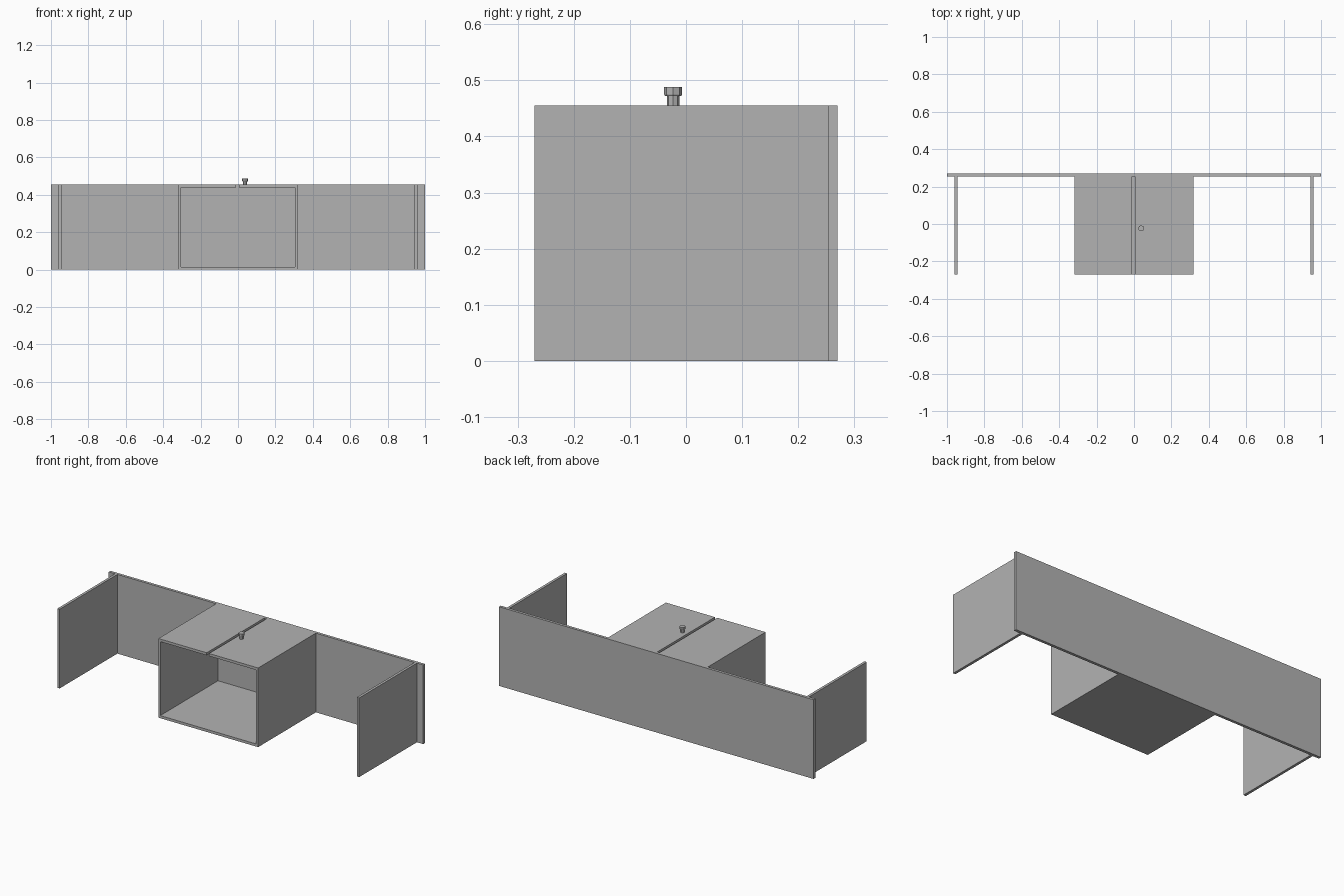
import bpy
import bmesh
from mathutils import Matrix, Vector

default = bpy.data.objects.get("Cube")
if default:
    bpy.data.objects.remove(default, do_unlink=True)

# One plain grey for everything
grey = bpy.data.materials.new("plain grey")
grey.use_nodes = True
colour = (0.45, 0.45, 0.45, 1)
grey.diffuse_color = colour
grey.node_tree.nodes["Principled BSDF"].inputs["Base Color"].default_value = colour


def add_object(name, bm):
    mesh = bpy.data.meshes.new(name)
    bm.to_mesh(mesh)
    bm.free()
    mesh.materials.append(grey)
    obj = bpy.data.objects.new(name, mesh)
    bpy.context.collection.objects.link(obj)
    return obj


def panel(name, low, high):
    """Flat board between two opposite corners."""
    low, high = Vector(low), Vector(high)
    bm = bmesh.new()
    bmesh.ops.create_cube(bm, size=1)
    bmesh.ops.scale(bm, vec=high - low, verts=bm.verts)
    bmesh.ops.translate(bm, vec=(low + high) / 2, verts=bm.verts)
    return add_object(name, bm)


def disc(name, bottom_radius, top_radius, low, high):
    """Eight-sided piece of the knob."""
    bm = bmesh.new()
    bmesh.ops.create_cone(bm, cap_ends=True, segments=8, radius1=bottom_radius,
                          radius2=top_radius, depth=high - low,
                          matrix=Matrix.Translation((KNOB_X, KNOB_Y, (low + high) / 2)))
    return add_object(name, bm)


HEIGHT = 0.455
FRONT, INNER_BACK, BACK = -0.27, 0.254, 0.27
BOARD = 0.015
BOX = 0.317
KNOB_X, KNOB_Y = 0.038, -0.023

# Long back board
panel("back_panel", (-1, INNER_BACK, 0), (1, BACK, HEIGHT))

# Outer end boards
for side, x in (("right", -0.96), ("left", 0.945)):
    panel(side + "_end_panel", (x, FRONT, 0), (x + BOARD, INNER_BACK, HEIGHT))

# Central open-fronted box
panel("box_floor", (-BOX, FRONT, 0), (BOX, INNER_BACK, BOARD))
for side, x in (("right", -BOX), ("left", BOX - 0.012)):
    panel("box_" + side + "_wall", (x, FRONT, BOARD), (x + 0.012, INNER_BACK, HEIGHT - BOARD))

# Two lid boards with a slot between them
panel("right_lid", (-BOX, FRONT, HEIGHT - BOARD), (-0.01, INNER_BACK, HEIGHT))
panel("left_lid", (0.005, FRONT, HEIGHT - BOARD), (BOX, INNER_BACK, HEIGHT))

# Knob on the left lid
disc("knob_stem", 0.011, 0.011, HEIGHT, 0.473)
disc("knob_collar", 0.0145, 0.016, 0.472, 0.475)
disc("knob_cap", 0.016, 0.016, 0.475, 0.488)
